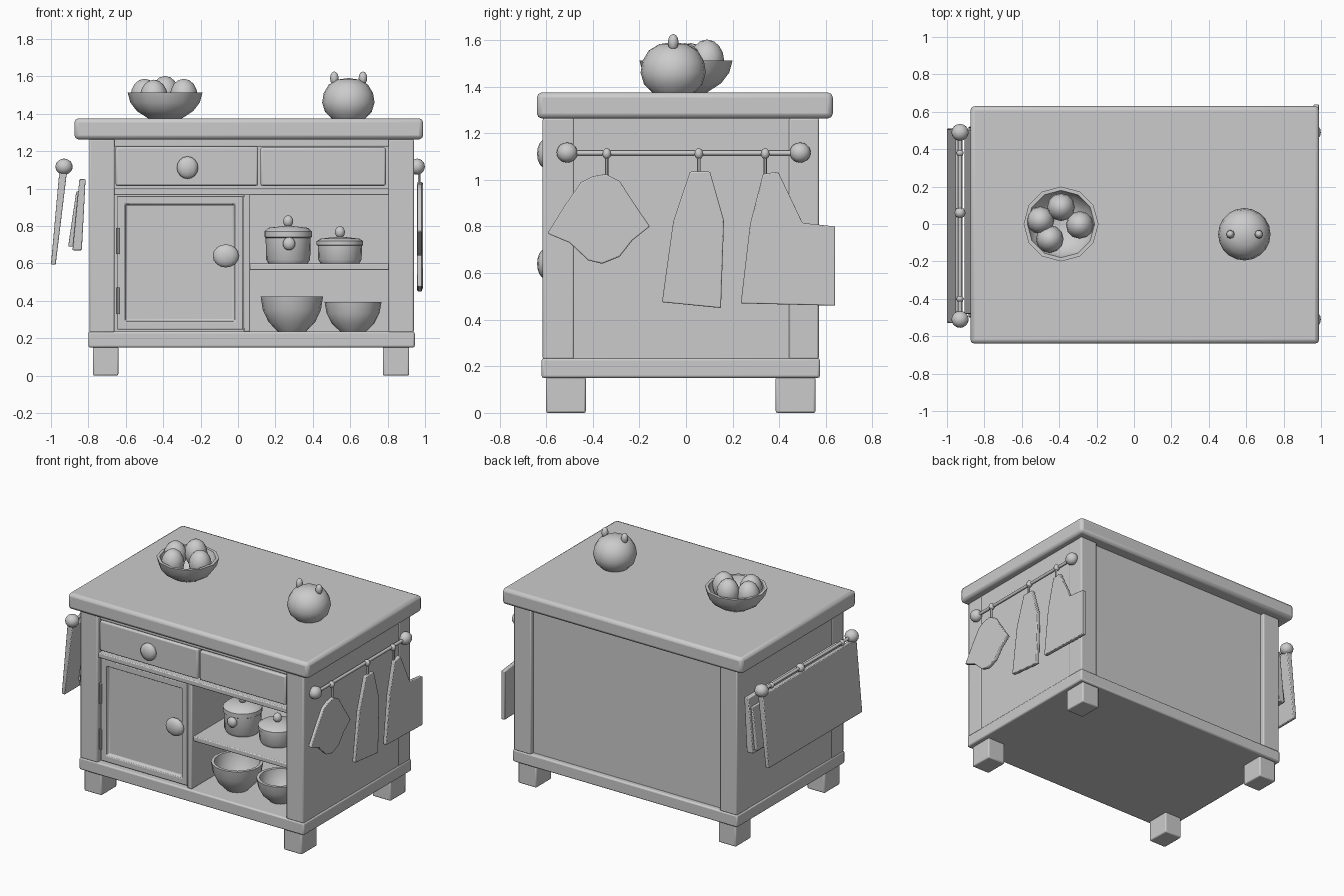
import bpy, bmesh, math
from mathutils import Vector

if "Cube" in bpy.data.objects:
    bpy.data.objects.remove(bpy.data.objects["Cube"])


def finish(name, bm, bevel=0.0, angle=40):
    bmesh.ops.recalc_face_normals(bm, faces=bm.faces)
    me = bpy.data.meshes.new(name)
    bm.to_mesh(me)
    bm.free()
    ob = bpy.data.objects.new(name, me)
    bpy.context.collection.objects.link(ob)
    if bevel:
        m = ob.modifiers.new("bevel", "BEVEL")
        m.width, m.segments, m.limit_method = bevel, 2, "ANGLE"
    bpy.ops.object.select_all(action="DESELECT")
    ob.select_set(True)
    bpy.context.view_layer.objects.active = ob
    bpy.ops.object.shade_smooth_by_angle(angle=math.radians(angle))
    return ob


def box(name, x0, x1, y0, y1, z0, z1, bevel=0.006):
    bm = bmesh.new()
    bmesh.ops.create_cube(bm, size=1)
    for v in bm.verts:
        v.co = Vector(((x0 + x1) / 2 + v.co.x * (x1 - x0),
                       (y0 + y1) / 2 + v.co.y * (y1 - y0),
                       (z0 + z1) / 2 + v.co.z * (z1 - z0)))
    return finish(name, bm, bevel)


def ball(name, c, r, seg=16, rings=10):
    bm = bmesh.new()
    bmesh.ops.create_uvsphere(bm, u_segments=seg, v_segments=rings, radius=1)
    for v in bm.verts:
        v.co = Vector((c[0] + v.co.x * r[0], c[1] + v.co.y * r[1], c[2] + v.co.z * r[2]))
    return finish(name, bm, 0, 60)


def lathe(name, c, profile, seg=20):
    # profile of (radius, height) spun round the vertical axis
    bm = bmesh.new()
    vs = [bm.verts.new((r, 0, z)) for r, z in profile]
    es = [bm.edges.new(p) for p in zip(vs, vs[1:])]
    bmesh.ops.spin(bm, geom=vs + es, cent=(0, 0, 0), axis=(0, 0, 1),
                   angle=2 * math.pi, steps=seg)
    bmesh.ops.remove_doubles(bm, verts=bm.verts, dist=1e-4)
    bmesh.ops.translate(bm, verts=bm.verts, vec=c)
    return finish(name, bm)


def prism(name, pts, axis, a, b, bevel=0.005):
    # outline in the (y, z) or (x, z) plane, extruded along x or y
    bm = bmesh.new()
    put = (lambda p, t: (t, p[0], p[1])) if axis == "x" else (lambda p, t: (p[0], t, p[1]))
    f = bm.faces.new([bm.verts.new(put(p, a)) for p in pts])
    g = bmesh.ops.extrude_face_region(bm, geom=[f])
    d = Vector((b - a, 0, 0) if axis == "x" else (0, b - a, 0))
    bmesh.ops.translate(bm, verts=[v for v in g["geom"] if isinstance(v, bmesh.types.BMVert)], vec=d)
    return finish(name, bm, bevel)


def rod(name, p, q, r, seg=10):
    bm = bmesh.new()
    p, q = Vector(p), Vector(q)
    bmesh.ops.create_cone(bm, cap_ends=True, segments=seg, radius1=r, radius2=r, depth=(q - p).length)
    rot = (q - p).to_track_quat("Z", "Y")
    for v in bm.verts:
        v.co = rot @ v.co + (p + q) / 2
    return finish(name, bm)


# carcass
box("countertop", -0.875, 0.99, -0.64, 0.63, 1.263, 1.375, 0.022)
box("base_board", -0.8, 0.945, -0.62, 0.575, 0.15, 0.235, 0.01)
for sx, x0, x1 in (("left", -0.775, -0.64), ("right", 0.775, 0.915)):
    for sy, y0, y1 in (("front", -0.6, -0.43), ("back", 0.385, 0.555)):
        foot = box(f"{sy}_{sx}_foot", x0, x1, y0, y1, 0, 0.155, 0.008)
for s, x0, x1 in (("left", -0.795, -0.66), ("right", 0.805, 0.94)):
    box(f"{s}_front_post", x0, x1, -0.615, -0.48, 0.23, 1.265, 0.008)
    box(f"{s}_back_post", x0, x1, 0.44, 0.57, 0.23, 1.265, 0.008)
box("left_side_panel", -0.792, -0.66, -0.5, 0.46, 0.23, 1.265, 0)
box("right_side_panel", 0.805, 0.937, -0.5, 0.46, 0.23, 1.265, 0)
box("back_panel", -0.67, 0.815, 0.51, 0.54, 0.23, 1.265, 0)
box("top_rail", -0.665, 0.81, -0.585, -0.5, 1.225, 1.265, 0.004)
box("middle_rail", -0.665, 0.81, -0.605, 0.51, 0.965, 1.0, 0.006)
box("divider", 0.03, 0.065, -0.605, 0.51, 0.235, 0.97, 0.006)
box("shelf", 0.06, 0.81, -0.585, 0.51, 0.565, 0.6, 0.006)

# drawers
box("left_drawer", -0.655, 0.107, -0.6, -0.2, 1.015, 1.225, 0.01)
box("right_drawer", 0.12, 0.79, -0.6, -0.2, 1.015, 1.22, 0.01)
ball("drawer_knob", (-0.27, -0.607, 1.112), (0.06, 0.032, 0.06), 10, 8)

# door with a sunken panel
bm = bmesh.new()
bmesh.ops.create_cube(bm, size=1)
for v in bm.verts:
    v.co = Vector((-0.31 + v.co.x * 0.675, -0.575 + v.co.y * 0.05, 0.604 + v.co.z * 0.715))
front = min(bm.faces, key=lambda f: f.calc_center_median().y)
bmesh.ops.inset_region(bm, faces=[front], thickness=0.06)
bmesh.ops.inset_region(bm, faces=[front], thickness=0.012, depth=-0.025)
finish("door", bm, 0.005, 30)
ball("door_knob", (-0.065, -0.607, 0.64), (0.07, 0.032, 0.062), 12, 8)
for i, z in enumerate((0.72, 0.4)):
    rod(f"hinge_{i}", (-0.643, -0.605, z - 0.07), (-0.643, -0.605, z + 0.07), 0.01, 8)


# bowls
def bowl(name, c, r, h, seg=20):
    lathe(name, c, [(0, 0), (r * 0.45, 0), (r * 0.75, h * 0.28), (r * 0.93, h * 0.62), (r, h),
                    (r - 0.02, h), (r * 0.8, h * 0.55), (r * 0.45, h * 0.16), (0, h * 0.14)], seg)


bowl("large_bowl", (0.288, -0.42, 0.235), 0.167, 0.188)
bowl("small_bowl", (0.615, -0.41, 0.235), 0.152, 0.158)
bowl("egg_bowl", (-0.39, 0, 1.375), 0.2, 0.138, 12)
for i, (x, y, z) in enumerate(((-0.5, 0.02, 1.495), (-0.39, 0.09, 1.51),
                               (-0.29, -0.005, 1.495), (-0.45, -0.08, 1.49))):
    ball(f"egg_{i}", (x, y, z), (0.074, 0.074, 0.092), 12, 8)


# lidded pots
def pot(name, x, y, r, h):
    lathe(name, (x, y, 0.6), [(0, 0), (r * 0.85, 0), (r * 0.95, 0.02), (r * 0.97, h * 0.72),
                              (r * 1.02, h * 0.74), (r * 1.02, h * 0.9), (r * 0.85, h), (0, h + 0.012)])
    ball(name + "_lid_knob", (x, y, 0.6 + h + 0.035), (0.028, 0.028, 0.032), 10, 8)


pot("tall_pot", 0.268, -0.33, 0.124, 0.19)
ball("tall_pot_knob", (0.273, -0.455, 0.705), (0.035, 0.025, 0.035), 10, 8)
pot("short_pot", 0.545, -0.34, 0.122, 0.132)

# round jar with two nubs
lathe("round_jar", (0.59, -0.055, 1.375),
      [(0, 0), (0.09, 0), (0.125, 0.035), (0.14, 0.085), (0.132, 0.135), (0.105, 0.18),
       (0.06, 0.207), (0, 0.216)], 20)
for i, x in enumerate((0.515, 0.668)):
    ball(f"jar_nub_{i}", (x, -0.055, 1.59), (0.023, 0.023, 0.036), 8, 6)

# hanging rails on both sides
for s, x, r in (("right", 0.958, 0.041), ("left", -0.93, 0.046)):
    rod(f"{s}_rail", (x, -0.51, 1.115), (x, 0.49, 1.115), 0.011)
    for i, y in enumerate((-0.51, 0.49)):
        ball(f"{s}_rail_end_{i}", (x, y, 1.117), (r, 0.045, 0.043))
for i, y in enumerate((-0.34, 0.055, 0.34)):
    ball(f"right_hook_{i}", (0.965, y, 1.112), (0.022, 0.019, 0.024), 8, 6)
    rod(f"right_hook_stem_{i}", (0.97, y, 1.11), (0.97, y, 1.01), 0.008, 6)
for i, (y, r) in enumerate(((-0.4, 0.02), (0.06, 0.03), (0.38, 0.02))):
    ball(f"left_hook_{i}", (-0.93, y, 1.112), (r, r, r), 8, 6)

# cloths on the right rail
prism("pot_holder", [(-0.595, 0.77), (-0.52, 0.89), (-0.45, 0.99), (-0.40, 1.015), (-0.345, 1.025),
                     (-0.285, 0.995), (-0.23, 0.91), (-0.155, 0.80), (-0.23, 0.74), (-0.285, 0.67),
                     (-0.36, 0.64), (-0.42, 0.655), (-0.5, 0.73)], "x", 0.96, 0.985)
prism("narrow_towel", [(0.017, 1.035), (0.103, 1.035), (0.163, 0.825), (0.15, 0.45),
                       (-0.103, 0.475), (-0.055, 0.82)], "x", 0.958, 0.985)
prism("wide_towel", [(0.33, 1.025), (0.395, 1.035), (0.5, 0.815), (0.64, 0.80), (0.64, 0.46),
                     (0.235, 0.47), (0.275, 0.81)], "x", 0.96, 0.988)

# draped cloth on the left rail
prism("outer_cloth", [(-0.955, 1.095), (-0.915, 1.085), (-0.975, 0.592), (-1.0, 0.595)], "y", -0.53, 0.51)
prism("inner_cloth", [(-0.848, 1.05), (-0.815, 1.05), (-0.835, 0.67), (-0.885, 0.67)], "y", -0.5, 0.52)
prism("inner_cloth_fold", [(-0.865, 0.985), (-0.84, 0.985), (-0.87, 0.69), (-0.908, 0.69)], "y", -0.48, 0.5)
